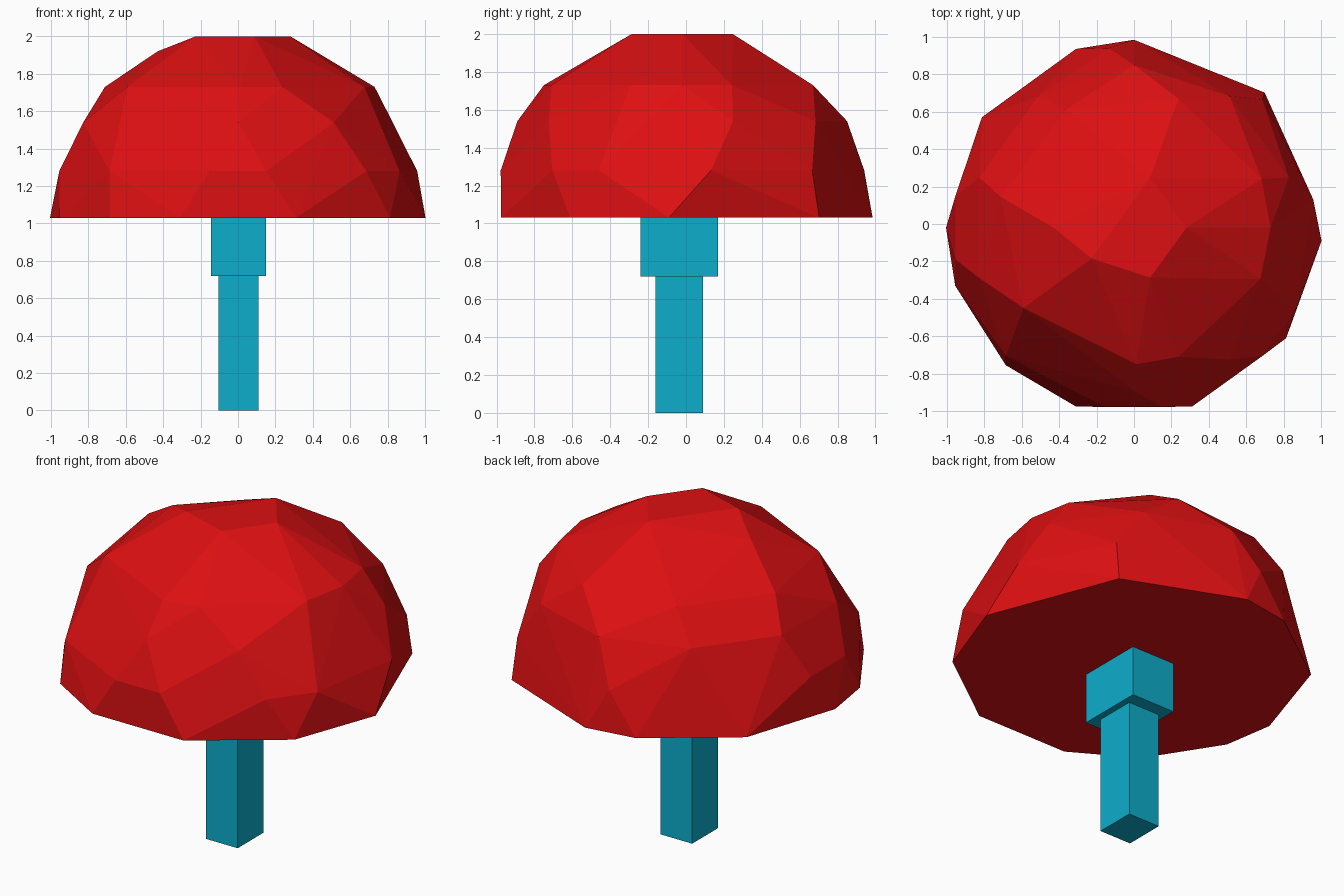
import bpy
import bmesh
from math import cos, sin, radians
from mathutils import Vector

default = bpy.data.objects.get("Cube")
if default:
    bpy.data.objects.remove(default)


def make_material(name, colour):
    mat = bpy.data.materials.new(name)
    mat.use_nodes = True
    mat.diffuse_color = (*colour, 1)
    shader = mat.node_tree.nodes["Principled BSDF"]
    shader.inputs["Base Color"].default_value = (*colour, 1)
    shader.inputs["Roughness"].default_value = 0.8
    return mat


def make_object(name, bm, mat):
    bmesh.ops.recalc_face_normals(bm, faces=bm.faces[:])
    mesh = bpy.data.meshes.new(name)
    bm.to_mesh(mesh)
    bm.free()
    mesh.materials.append(mat)
    obj = bpy.data.objects.new(name, mesh)
    bpy.context.collection.objects.link(obj)
    return obj


def make_block(name, low, high, mat):
    low, high = Vector(low), Vector(high)
    size, middle = high - low, (low + high) / 2
    bm = bmesh.new()
    bmesh.ops.create_cube(bm, size=1)
    for vert in bm.verts:
        vert.co = middle + vert.co * size
    return make_object(name, bm, mat)


red = make_material("cap red", (0.72, 0.005, 0.006))
blue = make_material("stem blue", (0.004, 0.42, 0.6))

# Square stem and the wider collar under the cap
make_block("stem", (-0.105, -0.16, 0), (0.11, 0.09, 0.72), blue)
make_block("collar", (-0.145, -0.24, 0.72), (0.15, 0.17, 1.03), blue)

# Faceted cap: irregular rings of corners (height, radius, angles)
base = Vector((0, -0.02, 1.03))
rings = [
    (0, 1.005, (-4, 46, 90, 108, 144, 180, 198, 227, 252, 288, 324)),
    (0.25, 0.97, (9, 45, 98, 170, 190, 225, 261, 279, 315, 333)),
    (0.51, 0.87, (18, 54, 90, 126, 162, 198, 270, 306)),
    (0.7, 0.73, (0, 21, 71, 120, 167, 216, 271, 289, 338)),
    (0.89, 0.43, (180,)),
    (0.97, 0.28, (0, 72, 216, 288)),
]
bm = bmesh.new()
for height, radius, angles in rings:
    for angle in map(radians, angles):
        bm.verts.new(base + Vector((radius * cos(angle), radius * sin(angle), height)))
hull = bmesh.ops.convex_hull(bm, input=bm.verts[:])
loose = [v for v in bm.verts if not v.link_faces]
bmesh.ops.delete(bm, geom=loose, context="VERTS")
bmesh.ops.dissolve_limit(bm, angle_limit=radians(1), verts=bm.verts[:], edges=bm.edges[:])
make_object("cap", bm, red)
